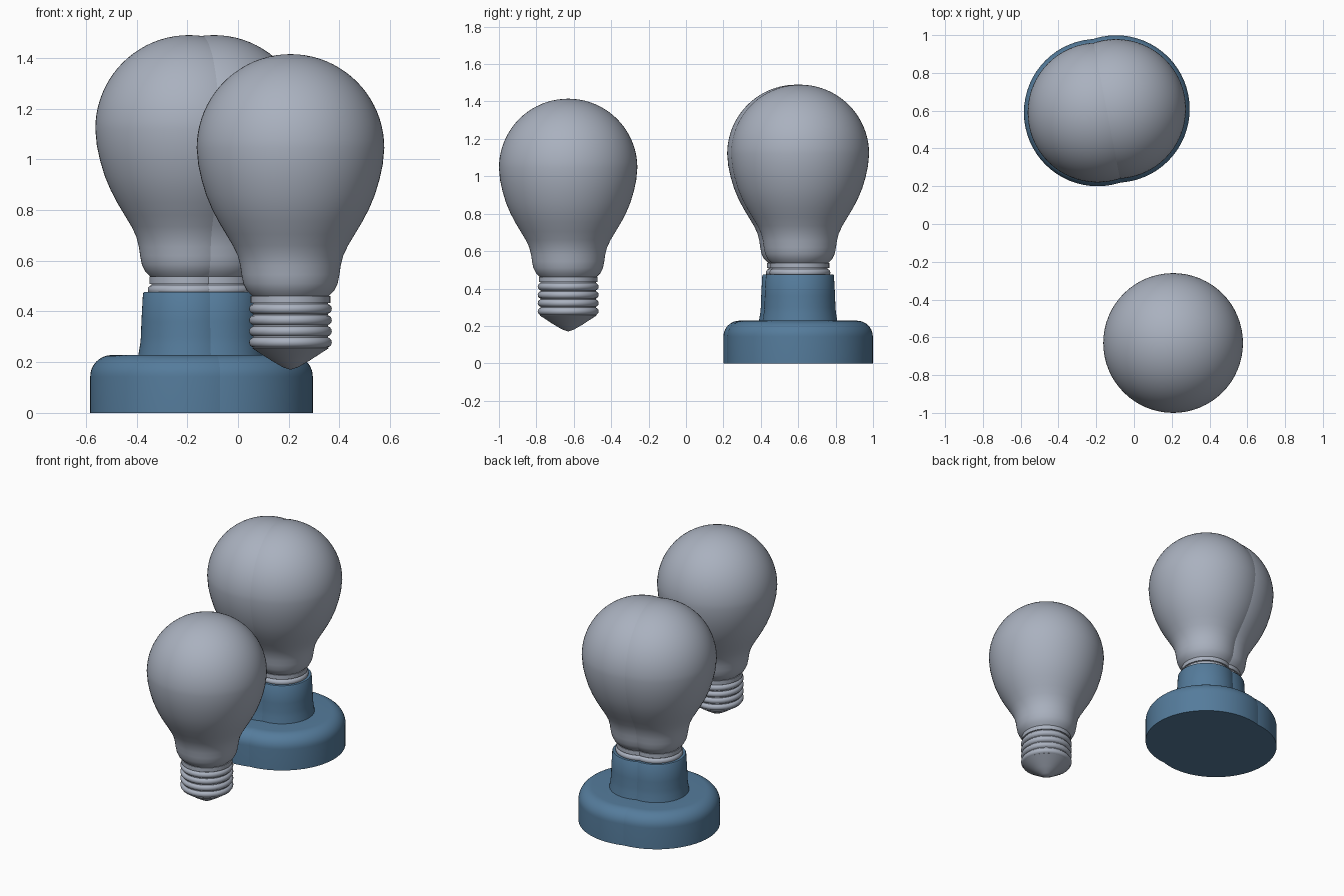
import bpy
import bmesh
from math import sin, cos, pi, radians

if "Cube" in bpy.data.objects:
    bpy.data.objects.remove(bpy.data.objects["Cube"], do_unlink=True)


def material(name, rgb):
    mat = bpy.data.materials.new(name)
    mat.use_nodes = True
    mat.diffuse_color = (*rgb, 1)
    mat.node_tree.nodes["Principled BSDF"].inputs["Base Color"].default_value = (*rgb, 1)
    return mat


silver = material("pale grey", (0.40, 0.44, 0.52))
blue = material("steel blue", (0.09, 0.20, 0.33))


def lathe(name, profile, location, mat, steps=64):
    """Spin a profile of (radius, height) points around the z axis."""
    bm = bmesh.new()
    verts = [bm.verts.new((r, 0, z)) for r, z in profile]
    edges = [bm.edges.new(pair) for pair in zip(verts, verts[1:])]
    bmesh.ops.spin(bm, geom=verts + edges, cent=(0, 0, 0), axis=(0, 0, 1),
                   angle=2 * pi, steps=steps, use_merge=True)
    bmesh.ops.remove_doubles(bm, verts=bm.verts, dist=0.0001)
    bmesh.ops.recalc_face_normals(bm, faces=bm.faces)
    mesh = bpy.data.meshes.new(name)
    bm.to_mesh(mesh)
    bm.free()
    mesh.materials.append(mat)
    obj = bpy.data.objects.new(name, mesh)
    obj.location = location
    bpy.context.collection.objects.link(obj)
    bpy.ops.object.select_all(action="DESELECT")
    obj.select_set(True)
    bpy.context.view_layer.objects.active = obj
    bpy.ops.object.shade_smooth_by_angle(angle=radians(35))
    return obj


def arc(r, z, radius, start, end, count):
    """Points on an arc, angles in degrees."""
    angles = [radians(start + (end - start) * i / count) for i in range(count + 1)]
    return [(r + radius * cos(a), z + radius * sin(a)) for a in angles]


# Glass: narrow neck swelling into a round dome
neck = [(0, 0.462), (0.152, 0.462), (0.172, 0.482), (0.186, 0.51), (0.193, 0.545),
        (0.198, 0.58), (0.208, 0.62), (0.227, 0.66), (0.254, 0.705), (0.284, 0.755),
        (0.31, 0.805), (0.333, 0.86), (0.351, 0.92), (0.364, 0.98)]
glass = neck + arc(0, 1.045, 0.37, 0, 90, 20)

# Screw cap: pointed contact, rounded ridges and a collar
cap = [(0, 0.17), (0.03, 0.18), (0.075, 0.206), (0.152, 0.256)]
for ridge in range(4):
    cap += arc(0.143, 0.278 + ridge * 0.044, 0.02, -75, 75, 6)
cap += [(0.148, 0.434), (0.157, 0.434), (0.157, 0.462), (0, 0.462)]

# Holder: round-edged foot with a slightly flared sleeve
holder = [(0, 0), (0.39, 0)] + arc(0.305, 0.143, 0.085, 0, 90, 10)
holder += [(0.2, 0.228), (0.193, 0.27), (0.19, 0.3), (0.188, 0.36),
           (0.182, 0.47), (0.178, 0.476), (0, 0.476)]


def bulb(label, x, y, z):
    lathe(label + "_glass", glass, (x, y, z), silver)
    lathe(label + "_screw_cap", cap, (x, y, z), silver)


# Loose bulb in front, two overlapping held bulbs behind
bulb("loose_bulb", 0.207, -0.63, 0)
for label, x, y in (("right_bulb", -0.193, 0.59), ("left_bulb", -0.095, 0.609)):
    bulb(label, x, y, 0.075)
    lathe(label + "_holder", holder, (x, y, 0), blue)
